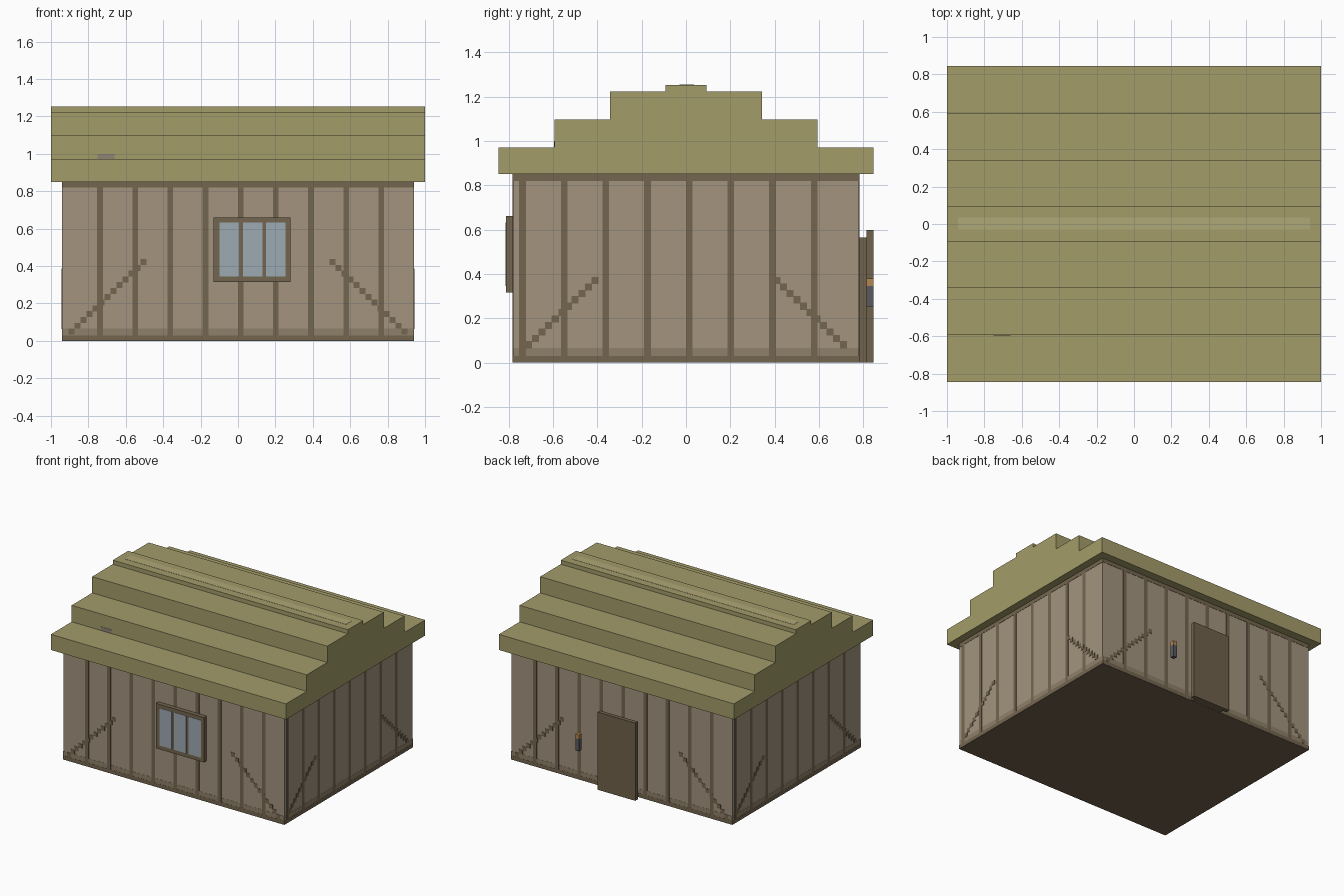
import bpy, bmesh
from math import pi
from mathutils import Matrix

if "Cube" in bpy.data.objects:
    bpy.data.objects.remove(bpy.data.objects["Cube"])


def material(name, rgb):
    lin = [((c / 255 + 0.055) / 1.055) ** 2.4 for c in rgb]
    m = bpy.data.materials.new(name)
    m.diffuse_color = (*lin, 1)
    m.use_nodes = True
    m.node_tree.nodes["Principled BSDF"].inputs["Base Color"].default_value = m.diffuse_color
    return m


WALL = material("wall_boards", (163, 148, 127))
TIMBER = material("dark_timber", (116, 102, 80))
SILL = material("sill_band", (143, 128, 106))
DOOR = material("door_wood", (112, 97, 76))
THATCH = material("thatch", (164, 156, 106))
LIGHT = material("light_thatch", (176, 168, 120))
GLASS = material("glass", (158, 170, 178))
METAL = material("dark_metal", (88, 90, 94))
FLAME = material("flame", (178, 134, 80))
STONE = material("grey_patch", (142, 130, 118))


def boxes(name, mat, spans, angle=0):
    """One object from (x0, x1, y0, y1, z0, z1) spans, turned about z."""
    bm = bmesh.new()
    for x0, x1, y0, y1, z0, z1 in spans:
        mtx = (Matrix.Rotation(angle, 4, 'Z')
               @ Matrix.Translation(((x0 + x1) / 2, (y0 + y1) / 2, (z0 + z1) / 2))
               @ Matrix.Diagonal((x1 - x0, y1 - y0, z1 - z0, 1)))
        bmesh.ops.create_cube(bm, size=1, matrix=mtx)
    me = bpy.data.meshes.new(name)
    bm.to_mesh(me)
    bm.free()
    me.materials.append(mat)
    ob = bpy.data.objects.new(name, me)
    bpy.context.collection.objects.link(ob)
    return ob


# Wall body
W, D, H = 0.94, 0.78, 0.85
boxes("walls", WALL, [(-W, W, -D, D, 0, H)])
boxes("floor", DOOR, [(-W, W, -D, D, -0.001, 0.001)])

# Timber pattern, laid out for a front-facing wall and turned to each side
E = 0.002
sides = [("front", 0, W, D, 9, 13, 0.032, 0.89, 0.05),
         ("right", pi / 2, D, W, 8, 11, 0.03, 0.71, 0.08),
         ("back", pi, W, D, 9, 13, 0.032, 0.89, 0.05),
         ("left", -pi / 2, D, W, 8, 11, 0.03, 0.71, 0.08)]
for side, ang, half, dist, studs, steps, pitch, start, z0 in sides:
    y0, y1 = -dist - E, -dist
    # Rails and studs
    timber = [(-half, half, y0, y1, 0, 0.03), (-half, half, y0, y1, 0.82, H)]
    for i in range(studs):
        x = -0.738 + 0.188 * i
        timber.append((x - 0.015, x + 0.015, y0, y1, 0.03, 0.82))
    # Stepped diagonal braces
    for i in range(steps):
        x, z = start - pitch * i, z0 + (pitch - 0.001) * i
        for s in (-1, 1):
            timber.append((s * x - 0.016, s * x + 0.016, y0 - 0.0005, y1, z - 0.016, z + 0.016))
    boxes(side + "_timber", TIMBER, timber, ang)
    # Pale band above the bottom rail
    boxes(side + "_sill_band", SILL, [(-half, half, y0 + 0.001, y1, 0.03, 0.065)], ang)

# Stepped thatch roof
tiers = [(0.845, 0.85, 0.97), (0.593, 0.97, 1.097), (0.343, 1.097, 1.222), (0.093, 1.222, 1.253)]
for n, (hy, z0, z1) in enumerate(tiers):
    boxes(f"roof_tier_{n + 1}", THATCH, [(-1, 1, -hy, hy, z0, z1)])
boxes("ridge_strip", LIGHT, [(-W, W, -0.03, 0.035, 1.252, 1.2545)])
boxes("roof_patch", STONE, [(-0.75, -0.66, -0.595, -0.593, 0.972, 1.0)])

# Front window
boxes("window_frame", TIMBER, [(-0.13, 0.28, -0.813, -D, 0.315, 0.66)])
boxes("window_panes", GLASS, [(x, x + 0.104, -0.815, -0.813, 0.345, 0.632)
                              for x in (-0.098, 0.026, 0.15)])

# Back door: inner leaf and outer slab
boxes("door_leaf", DOOR, [(-0.13, 0.13, D, 0.814, 0, 0.565)])
boxes("door_slab", DOOR, [(-0.16, 0.16, 0.814, 0.845, 0, 0.597)])

# Torch beside the door
boxes("torch_handle", METAL, [(0.318, 0.35, 0.814, 0.845, 0.252, 0.345)])
boxes("torch_flame", FLAME, [(0.318, 0.35, 0.814, 0.845, 0.345, 0.378)])
